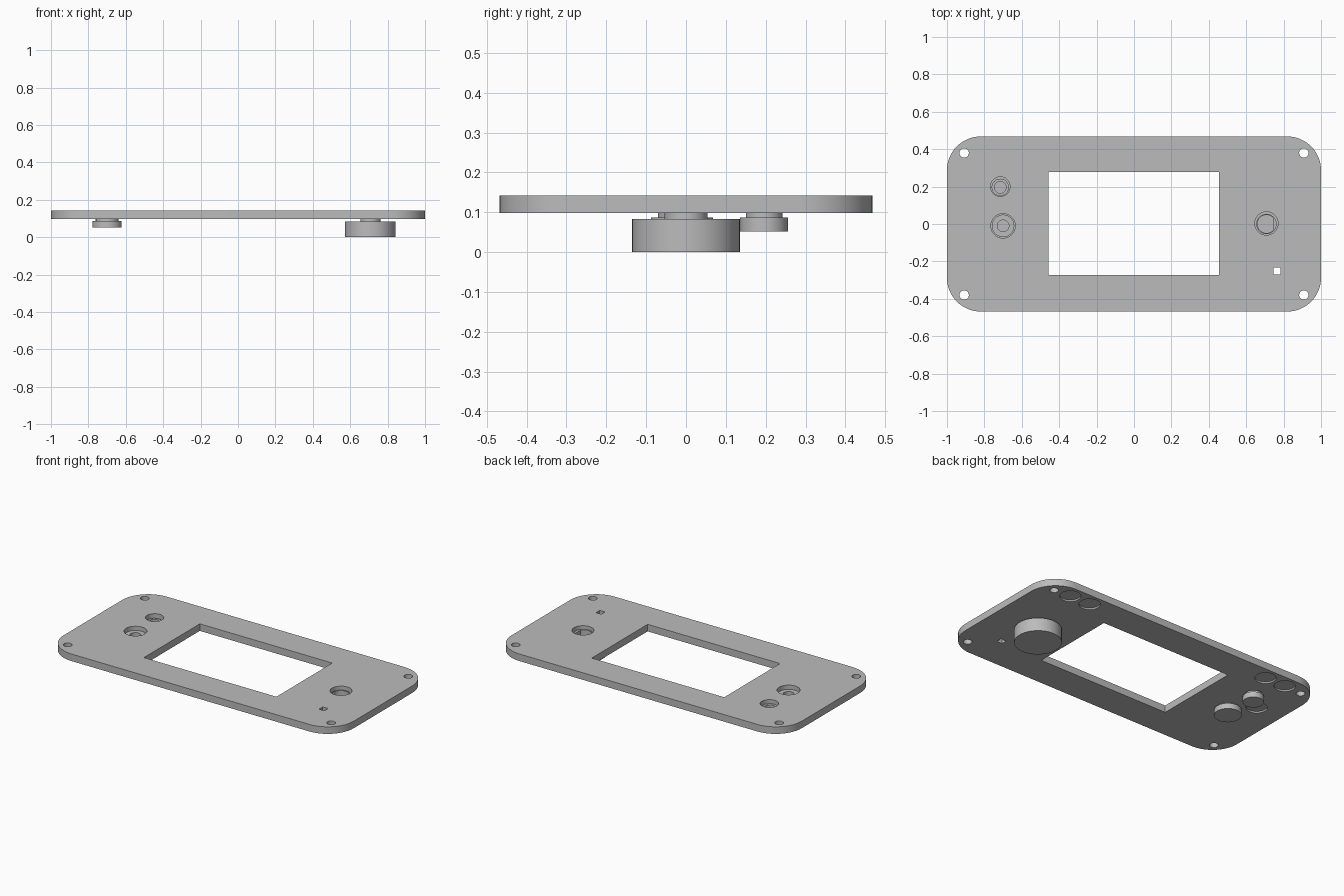
import bpy, bmesh, math
from mathutils import Matrix

if "Cube" in bpy.data.objects:
    bpy.data.objects.remove(bpy.data.objects["Cube"], do_unlink=True)

grey = bpy.data.materials.new("grey plastic")
grey.use_nodes = True
COLOUR = (0.5, 0.5, 0.5, 1)
grey.diffuse_color = COLOUR
grey.node_tree.nodes["Principled BSDF"].inputs["Base Color"].default_value = COLOUR

BOTTOM, TOP = 0.098, 0.142


def prism(bm, outline, z0, z1):
    """Extrude a closed outline between two heights."""
    face = bm.faces.new([bm.verts.new((x, y, z0)) for x, y in outline])
    out = bmesh.ops.extrude_face_region(bm, geom=[face])
    verts = [v for v in out["geom"] if isinstance(v, bmesh.types.BMVert)]
    bmesh.ops.translate(bm, verts=verts, vec=(0, 0, z1 - z0))


def circle(x, y, r, n=48):
    return [(x + r * math.cos(2 * math.pi * i / n),
             y + r * math.sin(2 * math.pi * i / n)) for i in range(n)]


def rect(x0, x1, y0, y1):
    return [(x0, y0), (x1, y0), (x1, y1), (x0, y1)]


def rounded(w, h, r, n=12):
    pts = []
    for k, (sx, sy) in enumerate([(1, 1), (-1, 1), (-1, -1), (1, -1)]):
        for i in range(n + 1):
            a = math.pi / 2 * (k + i / n)
            pts.append((sx * (w - r) + r * math.cos(a), sy * (h - r) + r * math.sin(a)))
    return pts


def make(name, prisms):
    bm = bmesh.new()
    for p in prisms:
        prism(bm, *p)
    bmesh.ops.recalc_face_normals(bm, faces=bm.faces)
    mesh = bpy.data.meshes.new(name)
    bm.to_mesh(mesh)
    bm.free()
    mesh.materials.append(grey)
    ob = bpy.data.objects.new(name, mesh)
    bpy.context.collection.objects.link(ob)
    return ob


def cut(ob, prisms):
    cutter = make("cutter", prisms)
    cutter.hide_render = True
    mod = ob.modifiers.new("cut", "BOOLEAN")
    mod.operation, mod.solver, mod.object = "DIFFERENCE", "EXACT", cutter
    finish(ob)
    bpy.data.objects.remove(cutter, do_unlink=True)


def finish(ob):
    bpy.ops.object.select_all(action="DESELECT")
    ob.select_set(True)
    bpy.context.view_layer.objects.active = ob
    for mod in list(ob.modifiers):
        bpy.ops.object.modifier_apply(modifier=mod.name)
    bpy.ops.object.shade_smooth_by_angle(angle=math.radians(30))


def turned(name, x, y, profile):
    """Lathe a radius/height profile, starting and ending on the axis."""
    bm = bmesh.new()
    verts = [bm.verts.new((r, 0, z)) for r, z in profile]
    edges = [bm.edges.new(pair) for pair in zip(verts, verts[1:])]
    bmesh.ops.spin(bm, geom=verts + edges, axis=(0, 0, 1), cent=(0, 0, 0),
                   angle=2 * math.pi, steps=48, use_merge=True)
    bmesh.ops.remove_doubles(bm, verts=bm.verts, dist=1e-5)
    bmesh.ops.recalc_face_normals(bm, faces=bm.faces)
    bmesh.ops.transform(bm, matrix=Matrix.Translation((x, y, 0)), verts=bm.verts)
    mesh = bpy.data.meshes.new(name)
    bm.to_mesh(mesh)
    bm.free()
    mesh.materials.append(grey)
    ob = bpy.data.objects.new(name, mesh)
    bpy.context.collection.objects.link(ob)
    finish(ob)
    return ob


# Face plate with window, screw holes, control holes and light hole
plate = make("face_plate", [(rounded(1, 0.468, 0.18), BOTTOM, TOP)])
low, high = BOTTOM - 0.05, TOP + 0.05
holes = [(rect(-0.458, 0.455, -0.272, 0.278), low, high),
         (rect(0.747, 0.784, -0.27, -0.233), low, high)]
for sx in (-1, 1):
    for sy in (-1, 1):
        holes.append((circle(sx * 0.908, sy * 0.38, 0.025, 24), low, high))
for x, y, r in [(0.708, 0.003, 0.062), (-0.7, -0.01, 0.065), (-0.715, 0.2, 0.052)]:
    holes.append((circle(x, y, r), low, high))
# Shallow round recesses on the underside
for x, y in [(0.795, 0.388), (0.653, 0.388), (-0.643, 0.388), (-0.785, 0.388), (-0.82, 0.1)]:
    holes.append((circle(x, y, 0.06), low, BOTTOM + 0.01))
cut(plate, holes)

# Large dial with a hollow stem, its bore flattened on one side
dial = turned("dial", 0.708, 0, [(0, 0), (0.135, 0), (0.135, 0.083),
                                 (0.054, 0.083), (0.054, 0.122), (0, 0.122)])
bore = [(min(x, 0.748), y) for x, y in circle(0.708, 0, 0.048)]
flat = [p for p in bore if p[0] < 0.748]
cut(dial, [(flat, 0.05, 0.16)])

# Two push buttons with bored stems
for name, x, y, cap, stem in [("large_button", -0.7, -0.01, 0.078, 0.06),
                              ("small_button", -0.715, 0.196, 0.06, 0.046)]:
    turned(name, x, y, [(0, 0.052), (cap, 0.052), (cap, 0.087), (stem, 0.087),
                        (stem, 0.118), (0.031, 0.118), (0.031, 0.09), (0, 0.09)])
